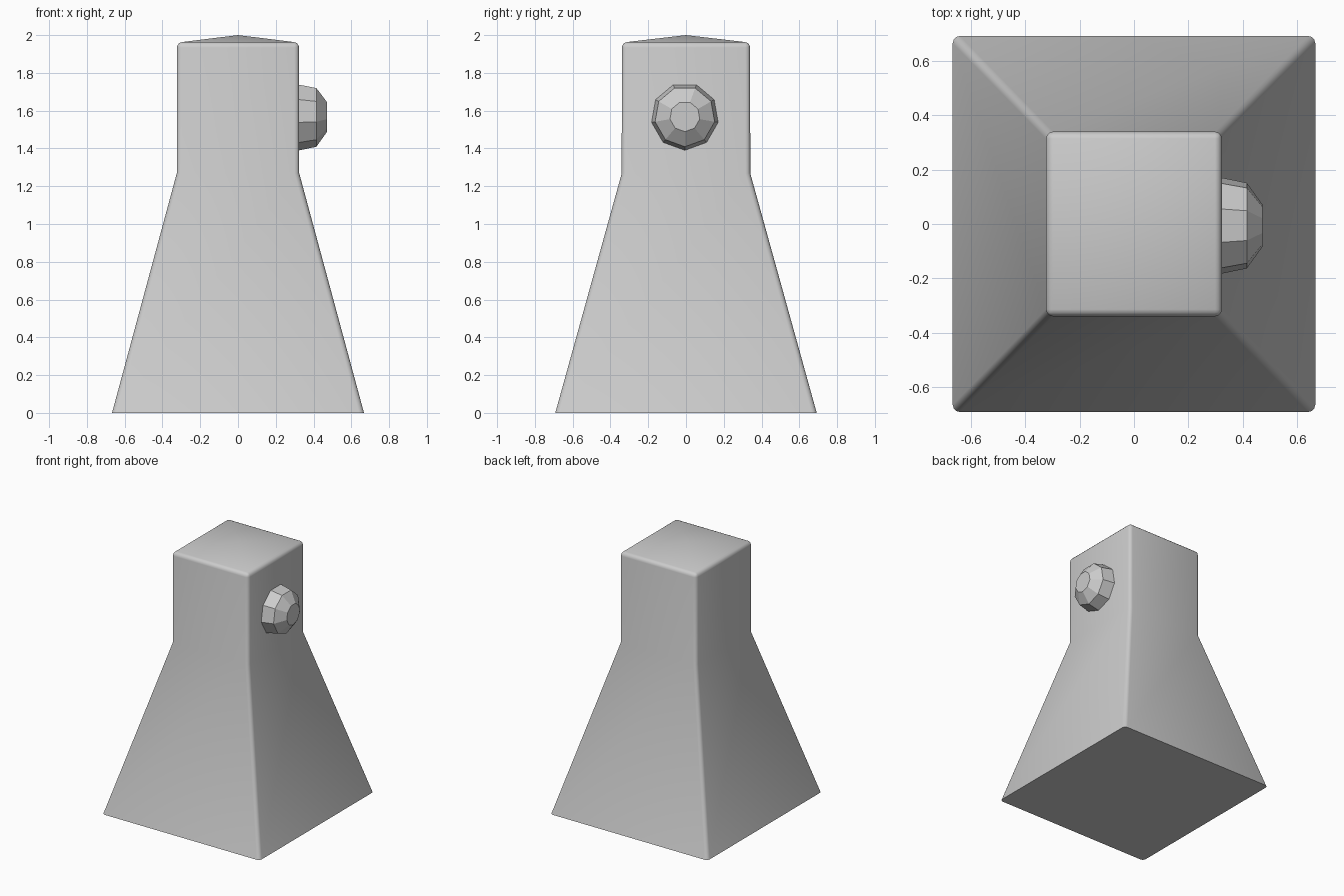
import bpy, bmesh
from math import sin, cos, pi, radians

if "Cube" in bpy.data.objects:
    bpy.data.objects.remove(bpy.data.objects["Cube"])


def finish(bm, name):
    bmesh.ops.recalc_face_normals(bm, faces=bm.faces)
    mesh = bpy.data.meshes.new(name)
    bm.to_mesh(mesh)
    bm.free()
    obj = bpy.data.objects.new(name, mesh)
    bpy.context.collection.objects.link(obj)
    return obj


def bridge(bm, rings):
    for a, b in zip(rings, rings[1:]):
        n = len(a)
        for i in range(n):
            j = (i + 1) % n
            bm.faces.new((a[i], a[j], b[j], b[i]))


# Tapered body: flared base, straight neck, shallow pyramid top
bm = bmesh.new()
sections = [(0.667, 0.692, 0), (0.324, 0.34, 1.27), (0.324, 0.34, 1.96)]
corners = [(-1, -1), (1, -1), (1, 1), (-1, 1)]
rings = [[bm.verts.new((sx * x, sy * y, z)) for sx, sy in corners]
         for x, y, z in sections]
bridge(bm, rings)
bm.faces.new(rings[0][::-1])
apex = bm.verts.new((0, 0, 2))
top = rings[-1]
for i in range(4):
    bm.faces.new((top[i], top[(i + 1) % 4], apex))

# Round the corner edges and the top rim
edges = [bm.edges.get((a[i], b[i])) for a, b in zip(rings, rings[1:]) for i in range(4)]
edges += [bm.edges.get((top[i], top[(i + 1) % 4])) for i in range(4)]
bmesh.ops.bevel(bm, geom=edges, offset=0.026, offset_type='OFFSET',
                segments=3, profile=0.5, affect='EDGES', clamp_overlap=True)
body = finish(bm, "body")
bpy.context.view_layer.objects.active = body
body.select_set(True)
bpy.ops.object.shade_smooth_by_angle(angle=radians(40))
body.select_set(False)

# Nine-sided faceted knob on the right side
bm = bmesh.new()
SIDES = 9
profile = [(0.30, 0.179), (0.324, 0.179), (0.415, 0.16), (0.472, 0.08)]
rings = [[bm.verts.new((x, -0.006 + r * sin(2 * pi * i / SIDES),
                        1.569 - r * cos(2 * pi * i / SIDES)))
          for i in range(SIDES)] for x, r in profile]
bridge(bm, rings)
bm.faces.new(rings[0][::-1])
bm.faces.new(rings[-1])
finish(bm, "side_knob")
